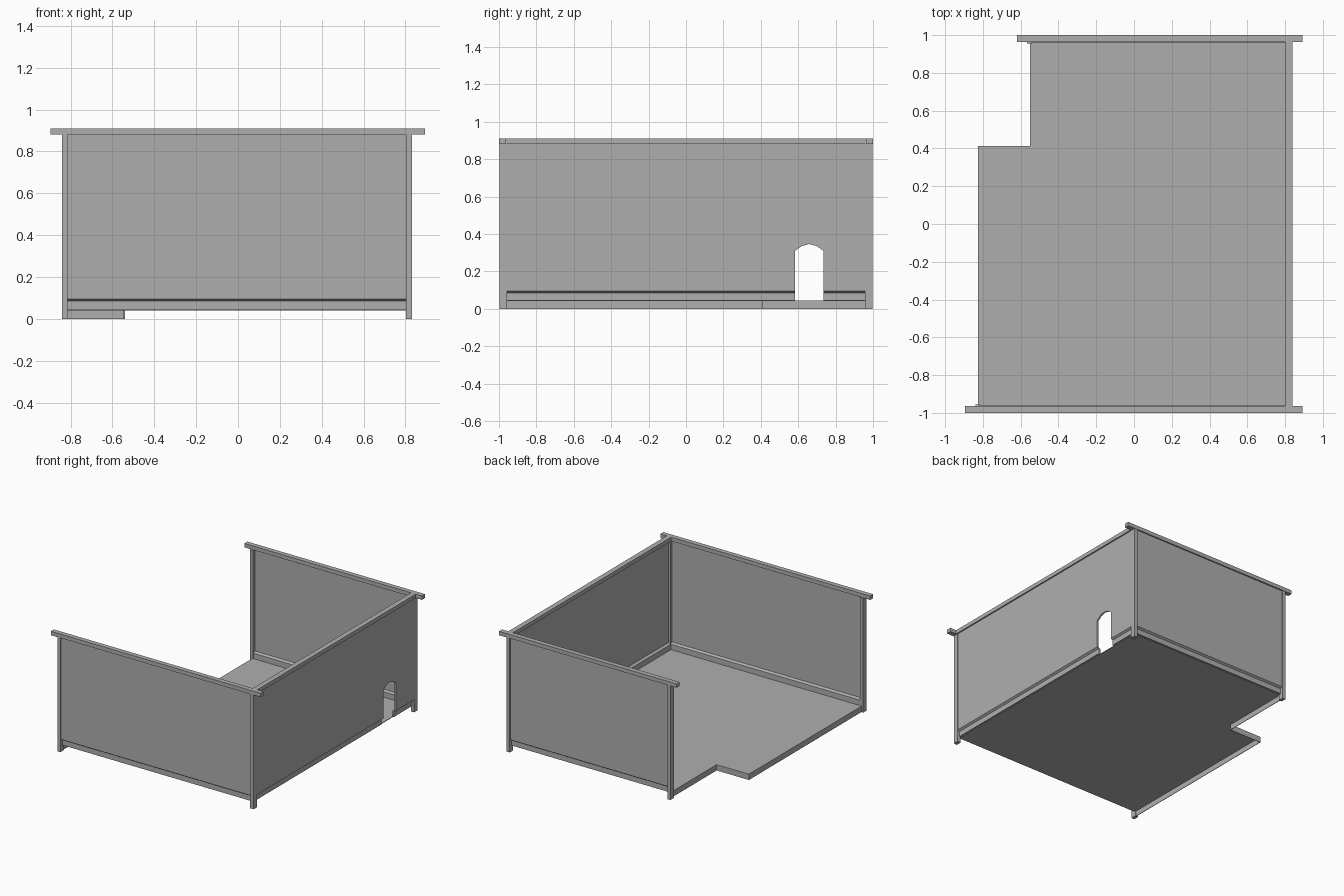
import bpy, bmesh
from mathutils import Vector

if "Cube" in bpy.data.objects:
    bpy.data.objects.remove(bpy.data.objects["Cube"])

GREY = (0.43, 0.43, 0.43, 1)
grey = bpy.data.materials.new("plain grey")
grey.use_nodes = True
grey.diffuse_color = GREY
grey.node_tree.nodes["Principled BSDF"].inputs["Base Color"].default_value = GREY

FLOOR, RAIL, TOP = 0.045, 0.88, 0.91


def prism(name, outline, place, start, end):
    """Extrude a closed 2D outline from start to end; place(u, v, t) gives the position."""
    bm = bmesh.new()
    rings = [[bm.verts.new(place(u, v, t)) for u, v in outline] for t in (start, end)]
    bm.faces.new(rings[0])
    bm.faces.new(rings[1])
    n = len(outline)
    for i in range(n):
        j = (i + 1) % n
        bm.faces.new((rings[0][i], rings[0][j], rings[1][j], rings[1][i]))
    bmesh.ops.recalc_face_normals(bm, faces=bm.faces)
    mesh = bpy.data.meshes.new(name)
    bm.to_mesh(mesh)
    bm.free()
    mesh.materials.append(grey)
    obj = bpy.data.objects.new(name, mesh)
    bpy.context.collection.objects.link(obj)
    return obj


def box(name, x0, x1, y0, y1, z0, z1):
    outline = [(x0, y0), (x1, y0), (x1, y1), (x0, y1)]
    return prism(name, outline, lambda u, v, t: Vector((u, v, t)), z0, z1)


# Thin floor sheet with a notched corner
floor_outline = [(-0.825, -0.965), (0.805, -0.965), (0.805, 0.965),
                 (-0.55, 0.965), (-0.55, 0.413), (-0.825, 0.413)]
prism("floor", floor_outline, lambda u, v, t: Vector((u, v, t)), FLOOR - 0.004, FLOOR)

# Skirts hanging below the open floor edges
box("skirt_long", -0.825, -0.821, -0.96, 0.413, 0, FLOOR - 0.002)
box("skirt_notch_front", -0.825, -0.55, 0.409, 0.413, 0, FLOOR - 0.002)
box("skirt_notch_side", -0.55, -0.546, 0.413, 0.96, 0, FLOOR - 0.002)

# Wall section: set-back base below a thin outer panel (outward distance, height)
section = [(0, FLOOR), (0.015, FLOOR), (0.015, 0.085), (0.03, 0.095),
           (0.03, RAIL), (0.018, RAIL), (0.018, 0.097), (0, 0.087)]
prism("front_wall", section, lambda u, v, t: Vector((t, -0.96 - u, v)), -0.82, 0.82)
prism("back_wall", section, lambda u, v, t: Vector((t, 0.96 + u, v)), -0.55, 0.82)
side_wall = prism("left_wall", section, lambda u, v, t: Vector((0.80 + u, t, v)), -0.96, 0.96)

# Arched doorway cut through the left wall
arch = [(0.583, 0), (0.735, 0), (0.735, 0.31), (0.70, 0.335),
        (0.659, 0.346), (0.618, 0.335), (0.583, 0.31)]
cutter = prism("doorway_cutter", arch, lambda u, v, t: Vector((t, u, v)), 0.7, 0.95)
cutter.hide_render = True
cut = side_wall.modifiers.new("doorway", "BOOLEAN")
cut.operation = "DIFFERENCE"
cut.solver = "EXACT"
cut.object = cutter
bpy.context.view_layer.objects.active = side_wall
bpy.ops.object.modifier_apply(modifier=cut.name)
bpy.data.objects.remove(cutter)

# Front and back frames: a post at each end and an overhanging top rail
for side, sign, post_x, rail_x in (("front", -1, -0.84, -0.895), ("back", 1, -0.566, -0.62)):
    y0, y1 = sorted((sign * 0.956, sign * 0.998))
    box(side + "_right_post", post_x, post_x + 0.026, y0, y1, 0, RAIL)
    box(side + "_left_post", 0.803, 0.832, y0, y1, 0, RAIL)
    y0, y1 = sorted((sign * 0.963, sign * 1.0))
    box(side + "_top_rail", rail_x, 0.893, y0, y1, RAIL, TOP)

# Rail along the left wall
box("left_top_rail", 0.80, 0.84, -0.963, 0.963, RAIL, TOP)
